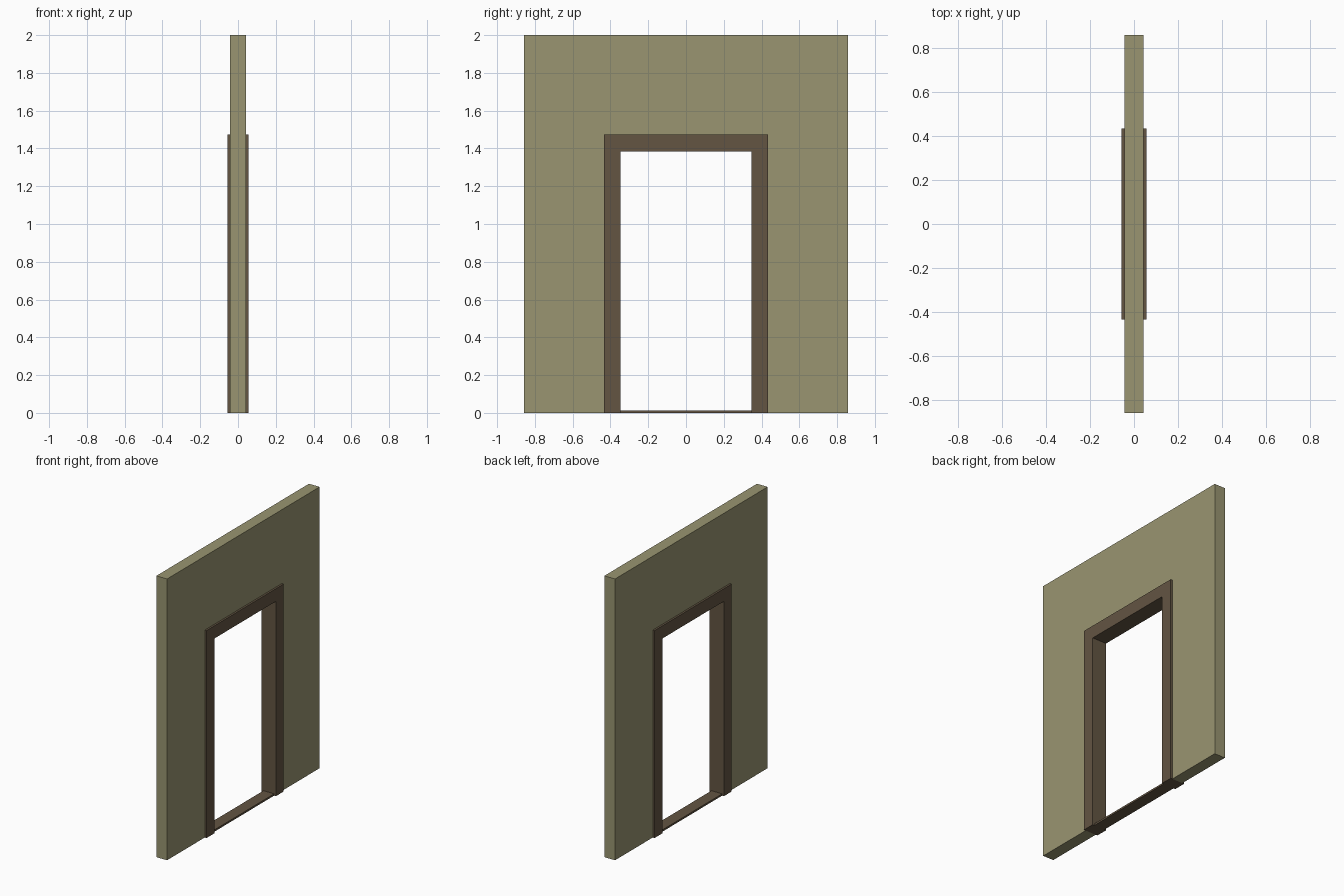
import bpy, bmesh

if "Cube" in bpy.data.objects:
    bpy.data.objects.remove(bpy.data.objects["Cube"])


def material(name, rgb):
    m = bpy.data.materials.new(name)
    m.diffuse_color = (*rgb, 1)
    m.use_nodes = True
    m.node_tree.nodes["Principled BSDF"].inputs["Base Color"].default_value = m.diffuse_color
    return m


def add_object(name, bm, mat):
    bmesh.ops.recalc_face_normals(bm, faces=bm.faces)
    mesh = bpy.data.meshes.new(name)
    bm.to_mesh(mesh)
    bm.free()
    mesh.materials.append(mat)
    obj = bpy.data.objects.new(name, mesh)
    bpy.context.collection.objects.link(obj)
    return obj


def arch(name, outer, top, inner, inner_top, half_depth, mat):
    """Upside-down U in the YZ plane, extruded along X."""
    profile = [(-outer, 0), (-outer, top), (outer, top), (outer, 0),
               (inner, 0), (inner, inner_top), (-inner, inner_top), (-inner, 0)]
    bm = bmesh.new()
    face = bm.faces.new([bm.verts.new((-half_depth, y, z)) for y, z in profile])
    ext = bmesh.ops.extrude_face_region(bm, geom=[face])
    moved = [v for v in ext["geom"] if isinstance(v, bmesh.types.BMVert)]
    bmesh.ops.translate(bm, verts=moved, vec=(2 * half_depth, 0, 0))
    # split both U faces at the inner corners so they triangulate cleanly
    for co, no in (((0, inner, 0), (0, 1, 0)), ((0, -inner, 0), (0, 1, 0))):
        bmesh.ops.bisect_plane(bm, geom=bm.verts[:] + bm.edges[:] + bm.faces[:],
                               plane_co=co, plane_no=no)
    return add_object(name, bm, mat)


def box(name, size, center, mat):
    bm = bmesh.new()
    bmesh.ops.create_cube(bm, size=1)
    bmesh.ops.scale(bm, vec=size, verts=bm.verts)
    bmesh.ops.translate(bm, vec=center, verts=bm.verts)
    return add_object(name, bm, mat)


olive = material("wall_paint", (0.32, 0.30, 0.165))
brown = material("frame_wood", (0.125, 0.09, 0.055))

# Wall panel with the doorway cut out
arch("wall", 0.857, 2.0, 0.433, 1.475, 0.042, olive)

# Door frame, slightly proud of the wall on both sides
arch("door_frame", 0.433, 1.475, 0.346, 1.385, 0.056, brown)

# Thin threshold between the jambs
box("threshold", (0.084, 0.692, 0.013), (0, 0, 0.0065), brown)
